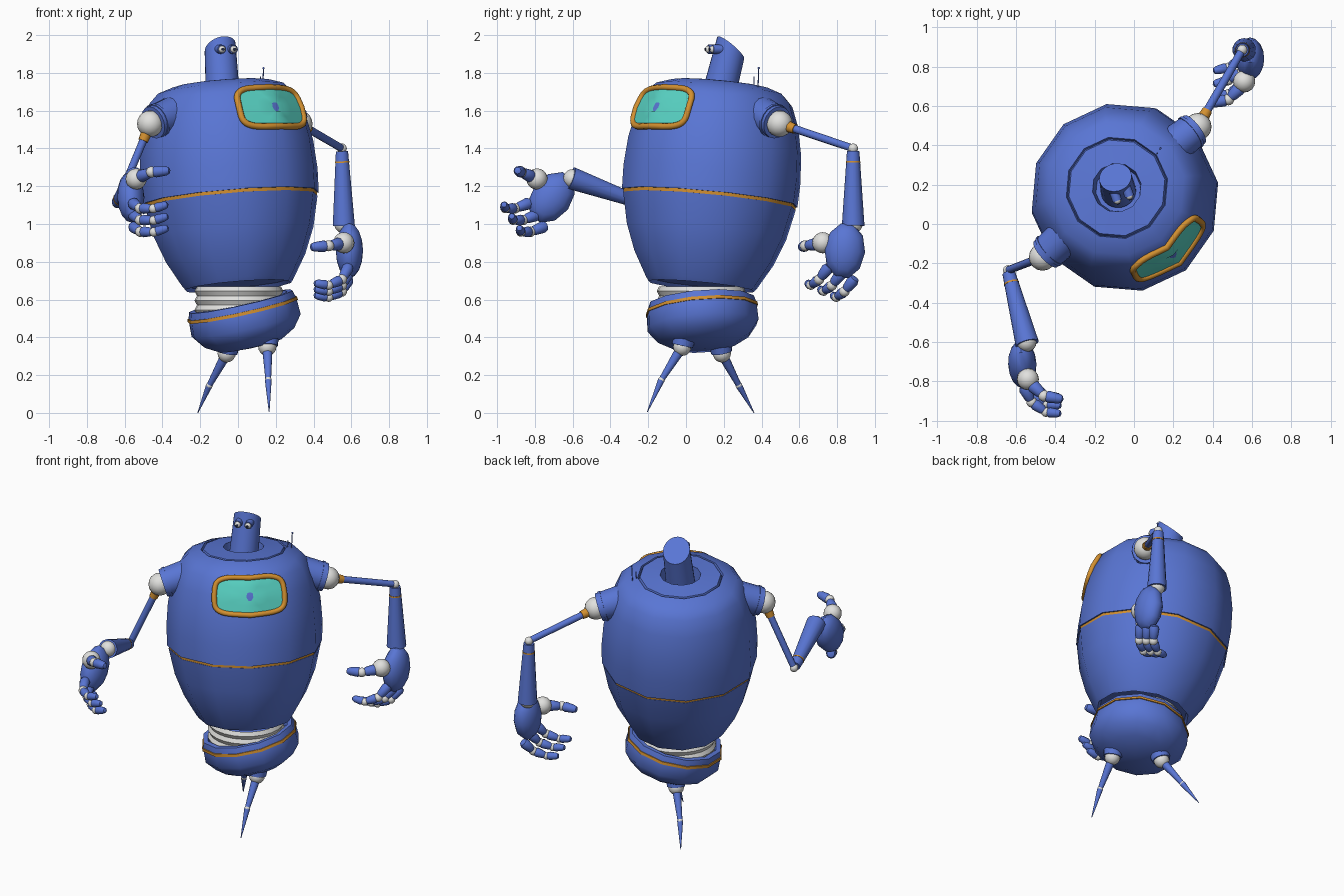
import bpy, bmesh, math
from mathutils import Matrix, Vector as V

cube = bpy.data.objects.get("Cube")
if cube:
    bpy.data.objects.remove(cube, do_unlink=True)


def material(name, rgb):
    m = bpy.data.materials.new(name)
    m.use_nodes = True
    m.diffuse_color = (*rgb, 1)
    m.node_tree.nodes["Principled BSDF"].inputs["Base Color"].default_value = (*rgb, 1)
    return m


BLUE = material("blue_paint", (0.10, 0.18, 0.66))
WHITE = material("white_joint", (0.75, 0.75, 0.73))
ORANGE = material("orange_trim", (0.65, 0.28, 0.03))
TEAL = material("teal_glass", (0.10, 0.66, 0.56))
DARK = material("dark_lens", (0.02, 0.03, 0.08))


def finish(name, bm, mat, matrix=Matrix(), angle=40):
    bmesh.ops.recalc_face_normals(bm, faces=bm.faces)
    bm.transform(matrix)
    mesh = bpy.data.meshes.new(name)
    bm.to_mesh(mesh)
    bm.free()
    mesh.materials.append(mat)
    mesh.shade_smooth()
    mesh.set_sharp_from_angle(angle=math.radians(angle))
    obj = bpy.data.objects.new(name, mesh)
    bpy.context.collection.objects.link(obj)
    return obj


def lathe_mesh(profile, seg):
    """Revolve (radius, height) points; zero radius becomes a pole."""
    bm = bmesh.new()
    rings = []
    for r, h in profile:
        count = seg if r > 1e-6 else 1
        rings.append([bm.verts.new((r * math.cos(math.tau * i / seg),
                                    r * math.sin(math.tau * i / seg), h)) for i in range(count)])
    for a, b in zip(rings, rings[1:]):
        for i in range(seg):
            j = (i + 1) % seg
            quad = [a[i % len(a)], a[j % len(a)], b[j % len(b)], b[i % len(b)]]
            bm.faces.new(list(dict.fromkeys(quad)))
    return bm


def lathe(name, profile, mat, matrix=Matrix(), seg=12):
    return finish(name, lathe_mesh(profile, seg), mat, matrix)


def aim(a, b):
    """Matrix placing local z along the line from a to b."""
    return Matrix.Translation(a) @ (V(b) - V(a)).to_track_quat("Z", "Y").to_matrix().to_4x4()


def limb(name, a, b, r1, r2, mat=BLUE, seg=12, rounded=False):
    n = (V(b) - V(a)).length
    profile = [(0, 0), (r1, 0), (r2, n), (0, n)]
    if rounded:
        profile = [(0, 0), (r1 * 0.75, r1 * 0.2), (r1, r1 * 0.8), (r2, n - r2),
                   (r2 * 0.7, n - r2 * 0.3), (0, n)]
    return lathe(name, profile, mat, aim(a, b), seg)


def ball(name, center, r, mat=WHITE, matrix=Matrix()):
    bm = bmesh.new()
    bmesh.ops.create_uvsphere(bm, u_segments=16, v_segments=10, radius=r)
    return finish(name, bm, mat, Matrix.Translation(center) @ matrix)


# Body frame: turned to its left and leaning back
BODY = (Matrix.Translation((0, 0.08, 0.67)) @ Matrix.Rotation(math.radians(40), 4, "Z")
        @ Matrix.Rotation(math.radians(-7.2), 4, "X"))
LOWER = [(0, 0.02), (0.27, 0.02), (0.285, 0), (0.30, 0.02), (0.375, 0.15), (0.43, 0.29),
         (0.466, 0.455), (0.43, 0.46)]
UPPER = [(0.43, 0.472), (0.474, 0.472), (0.478, 0.6), (0.467, 0.75), (0.435, 0.9), (0.395, 1.0),
         (0.345, 1.05), (0.262, 1.078), (0.256, 1.06), (0.248, 1.08), (0.125, 1.09),
         (0.115, 1.0), (0, 1.0)]
lathe("lower_body_shell", LOWER, BLUE, BODY)
lathe("upper_body_shell", UPPER, BLUE, BODY)
lathe("waist_stripe", [(0.43, 0.452), (0.464, 0.452), (0.466, 0.475), (0.43, 0.475)], ORANGE, BODY)


# Window following the faceted shell
def shell_point(u, h, lift):
    for (r0, h0), (r1, h1) in zip(UPPER[1:], UPPER[2:]):
        if h0 <= h <= h1:
            r = r0 + (r1 - r0) * (h - h0) / (h1 - h0)
            break
    a = u / 0.42
    facet = math.radians(15)
    r = r * math.cos(facet) / math.cos(a % (2 * facet) - facet) + lift
    return V((r * math.sin(a), -r * math.cos(a), h))


def window_loop(scale, lift, n=40):
    points = []
    for i in range(n):
        c, s = math.cos(math.tau * i / n), math.sin(math.tau * i / n)
        u = math.copysign(abs(c) ** 0.45, c) * 0.215 * scale
        v = math.copysign(abs(s) ** 0.45, s) * 0.108 * scale
        points.append(shell_point(u * (1 + v * 0.4), 0.905 + v, lift))
    return points


bm = bmesh.new()
rings = [[bm.verts.new(p) for p in window_loop(s, 0.009)] for s in (1, 0.75, 0.5, 0.25)]
for a, b in zip(rings, rings[1:]):
    for i in range(len(a)):
        bm.faces.new((a[i], a[i - 1], b[i - 1], b[i]))
bm.faces.new(rings[-1])
finish("window_glass", bm, TEAL, BODY)

curve = bpy.data.curves.new("window_frame", "CURVE")
curve.dimensions = "3D"
curve.bevel_depth = 0.017
curve.bevel_resolution = 2
spline = curve.splines.new("POLY")
loop = window_loop(1, 0.008)
spline.points.add(len(loop) - 1)
for p, co in zip(spline.points, loop):
    p.co = (*(BODY @ co), 1)
spline.use_cyclic_u = True
curve.materials.append(ORANGE)
bpy.context.collection.objects.link(bpy.data.objects.new("window_frame", curve))

# Head: leaning cylinder with a slanted cut facing backward
heading = Matrix.Rotation(math.radians(20), 3, "Z")
bm = lathe_mesh([(0, 0), (0.09, 0), (0.08, 0.4), (0, 0.4)], 24)
bm.transform(aim((-0.08, 0.17, 1.67), (-0.095, 0.24, 1.95)))
cut = bmesh.ops.bisect_plane(bm, geom=bm.verts[:] + bm.edges[:] + bm.faces[:],
                             plane_co=(-0.093, 0.235, 1.935),
                             plane_no=heading @ V((0, 0.65, 0.75)), clear_outer=True)
bmesh.ops.contextual_create(bm, geom=[e for e in cut["geom_cut"] if isinstance(e, bmesh.types.BMEdge)])
finish("head", bm, BLUE)
forward = heading @ V((0, -1, 0))
for side, label in ((1, "left"), (-1, "right")):
    eye = V((-0.058, 0.14, 1.925)) + heading @ V((side * 0.033, 0, 0))
    limb(label + "_eye_socket", eye - forward * 0.04, eye + forward * 0.012, 0.024, 0.024, BLUE, 16)
    ball(label + "_eye", eye + forward * 0.01, 0.019)
    limb(label + "_pupil", eye + forward * 0.024, eye + forward * 0.031, 0.008, 0.008, DARK)

# Antennas
limb("long_antenna", (0.13, 0.38, 1.68), (0.135, 0.385, 1.83), 0.003, 0.003, BLUE, 6)
ball("long_antenna_tip", (0.135, 0.385, 1.825), 0.006, BLUE)
limb("short_antenna", (0.115, 0.36, 1.68), (0.12, 0.36, 1.78), 0.003, 0.003, BLUE, 6)

# Bellows and tilted pelvis
bellows = [(0.222 + 0.013 * (i % 2), 0.47 + i * 0.025) for i in range(9)]
lathe("waist_bellows", bellows, WHITE, Matrix.Translation((0.005, 0.08, 0)), 24)
PELVIS = aim((0.015, 0.08, 0.59), V((0.015, 0.08, 0.59)) + V((-0.22, -0.08, 1)))
lathe("pelvis", [(0, -0.06), (0.24, -0.06), (0.255, 0), (0.285, 0), (0.296, -0.04), (0.3, -0.13),
                 (0.25, -0.195), (0.17, -0.24), (0, -0.255)], BLUE, PELVIS)
lathe("pelvis_stripe", [(0.28, -0.035), (0.301, -0.035), (0.303, -0.052), (0.28, -0.052)],
      ORANGE, PELVIS)

# Spiked legs, one stepping forward and one trailing
for label, hip, knee, tip in (
        ("front", V((0.155, -0.02, 0.35)), V((0.16, -0.13, 0.175)), V((0.165, -0.205, 0.005))),
        ("rear", V((-0.06, 0.19, 0.315)), V((-0.152, 0.28, 0.145)), V((-0.213, 0.36, 0)))):
    up = (hip - knee).normalized() * 0.4 + V((0, 0, 0.6))
    limb(label + "_hip_collar", hip + up * 0.005, hip + up * 0.06, 0.056, 0.062, BLUE, 16)
    ball(label + "_hip_ball", hip, 0.048)
    limb(label + "_thigh", hip, knee, 0.028, 0.015)
    ball(label + "_knee", knee, 0.018)
    limb(label + "_spike", knee, tip, 0.018, 0.002)


# Hand: d runs to the fingertips, t to the thumb, n out of the palm
def hand(label, wrist, d, t, n):
    def at(a, b, c):
        return wrist + d * a + t * b + n * c

    def digit(name, joints, radius):
        for i, (a, b) in enumerate(zip(joints, joints[1:])):
            r = radius * (1 - 0.1 * i)
            limb(f"{name}_segment_{i + 1}", at(*a), at(*b), r, r * 0.82, rounded=True)
            if i:
                ball(f"{name}_knuckle_{i}", at(*a), r * 0.95)

    frame = Matrix((d * 0.15, t * 0.108, n * 0.072)).transposed().to_4x4()
    bm = bmesh.new()
    bmesh.ops.create_uvsphere(bm, u_segments=10, v_segments=8, radius=1)
    finish(label + "_palm", bm, BLUE, Matrix.Translation(at(0.145, 0.03, -0.03)) @ frame)
    ball(label + "_wrist_ball", at(0, 0, 0), 0.05)
    ball(label + "_thumb_ball", at(0.115, 0.15, 0.0), 0.056)
    digit(label + "_thumb", [(0.12, 0.17, 0.01), (0.14, 0.24, 0.08), (0.15, 0.26, 0.18)], 0.034)
    for i, name in enumerate(("index", "middle", "outer")):
        b = 0.1 - 0.07 * i
        drop = 0.025 * i
        digit(f"{label}_{name}_finger",
              [(0.23 + drop, b, -0.03), (0.31 + drop, b + 0.05, 0.01),
               (0.345 + drop, b + 0.09, 0.08), (0.335 + drop, b + 0.11, 0.16)], 0.032)


# Arms
arms = (("left", 1, V((0.55, 0.885, 1.40)), V((0.56, 0.885, 1.0)), V((0, -0.1, -1)), V((0, -1, 0.1))),
        ("right", -1, V((-0.64, -0.235, 1.11)), V((-0.545, -0.6, 1.24)),
         V((0.05, -0.6, -0.8)), V((0, -0.8, 0.6))))
for label, side, elbow, wrist, d, t in arms:
    root = BODY @ V((side * 0.33, 0, 0.925))
    shoulder = BODY @ V((side * 0.515, 0, 0.868))
    axis = (shoulder - root).normalized()
    limb(label + "_shoulder_socket", root, shoulder - axis * 0.02, 0.098, 0.088, BLUE, 16)
    limb(label + "_socket_rim", shoulder - axis * 0.055, shoulder - axis * 0.04, 0.095, 0.094, BLUE, 16)
    ball(label + "_shoulder_ball", shoulder, 0.07)
    reach = (elbow - shoulder).normalized()
    limb(label + "_arm_cuff", shoulder + reach * 0.055, shoulder + reach * 0.1, 0.03, 0.026, ORANGE)
    limb(label + "_upper_arm", shoulder + reach * 0.09, elbow, 0.021, 0.02)
    ball(label + "_elbow", elbow, 0.026)
    span = (wrist - elbow).normalized()
    limb(label + "_forearm", elbow + span * 0.015, wrist + span * 0.01, 0.033, 0.06, BLUE, 14)
    limb(label + "_forearm_ring", elbow + span * 0.068, elbow + span * 0.076, 0.0385, 0.039, ORANGE, 14)
    d.normalize()
    t = (t - d * t.dot(d)).normalized()
    hand(label, wrist, d, t, d.cross(t) * side)
